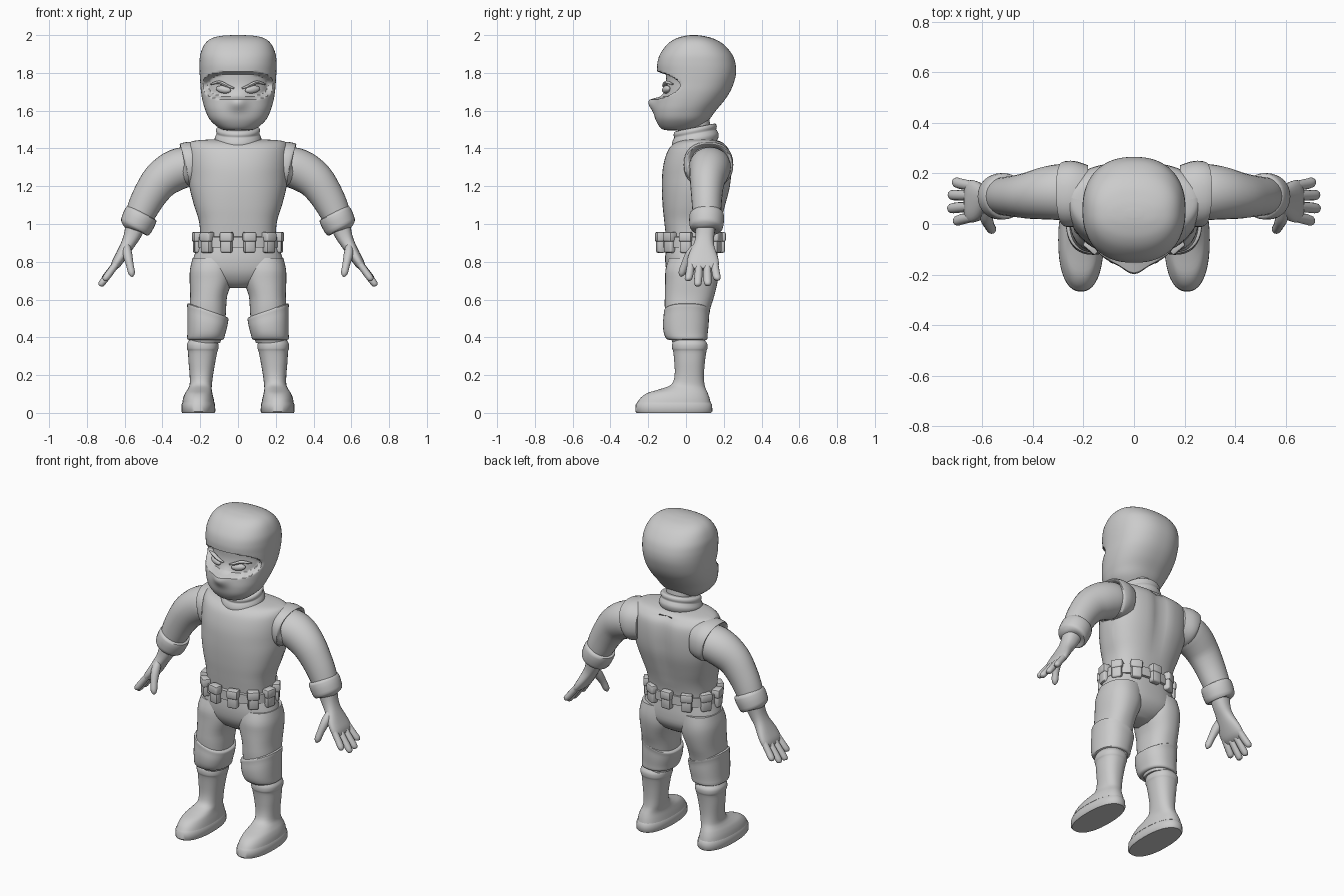
import bpy, bmesh, math
from mathutils import Vector, Matrix

grey = bpy.data.materials.new("plain grey")
grey.diffuse_color = (0.6, 0.6, 0.6, 1)


def finish(name, bm, mirror=False):
    bmesh.ops.recalc_face_normals(bm, faces=bm.faces)
    me = bpy.data.meshes.new(name)
    bm.to_mesh(me)
    bm.free()
    me.materials.append(grey)
    ob = bpy.data.objects.new(name, me)
    bpy.context.collection.objects.link(ob)
    if mirror:
        ob.modifiers.new("mirror", "MIRROR").use_clip = False
    return ob


def smooth_rows(rows, steps):
    """Catmull-Rom interpolation of parameter rows."""
    if steps < 2:
        return [list(r) for r in rows]
    out = []
    for i in range(len(rows) - 1):
        a, b = rows[max(i - 1, 0)], rows[i]
        c, d = rows[i + 1], rows[min(i + 2, len(rows) - 1)]
        for s in range(steps):
            t = s / steps
            out.append([q + 0.5 * t * (r - p + t * (2 * p - 5 * q + 4 * r - e + t * (3 * (q - r) + e - p)))
                        for p, q, r, e in zip(a, b, c, d)])
    out.append(list(rows[-1]))
    return out


def skin(name, frames, n, p, mirror, warp):
    """Skin superellipse rings given as (centre, u, w)."""
    bm = bmesh.new()
    rings = []
    for c, u, w in frames:
        ring = []
        for k in range(n):
            a = 2 * math.pi * k / n
            ca, sa = math.cos(a), math.sin(a)
            co = (c + u * math.copysign(abs(ca) ** (2 / p), ca)
                  + w * math.copysign(abs(sa) ** (2 / p), sa))
            ring.append(bm.verts.new(warp(co) if warp else co))
        rings.append(ring)
    for r, s in zip(rings, rings[1:]):
        for k in range(n):
            bm.faces.new((r[k], r[(k + 1) % n], s[(k + 1) % n], s[k]))
    bm.faces.new(rings[0])
    bm.faces.new(rings[-1])
    return finish(name, bm, mirror)


def stack(name, rows, n=40, p=2.3, steps=3, mirror=False, warp=None):
    """Level rings: (z, centre x, half width, front y, back y)."""
    frames = [(Vector((cx, (f + b) / 2, z)), Vector((max(rx, .002), 0, 0)),
               Vector((0, max((b - f) / 2, .002), 0)))
              for z, cx, rx, f, b in smooth_rows(rows, steps)]
    return skin(name, frames, n, p, mirror, warp)


def limb(name, rows, n=20, p=2.0, steps=3, mirror=True):
    """Rings across a path: (x, y, z, half size along y, other half size)."""
    rows = smooth_rows(rows, steps)
    pts = [Vector(r[:3]) for r in rows]
    frames = []
    for i, r in enumerate(rows):
        t = (pts[min(i + 1, len(pts) - 1)] - pts[max(i - 1, 0)]).normalized()
        w = t.cross(Vector((0, 1, 0))).normalized()
        frames.append((pts[i], w.cross(t) * max(r[3], .002), w * max(r[4], .002)))
    return skin(name, frames, n, p, mirror, None)


# Head with sunken eye opening and nose bump
def face(v):
    if v.y < 0.03:
        d = (abs(v.x) / .19) ** 4 + ((v.z - 1.733) / .073) ** 2
        t = min(max((1 - d) / .35, 0), 1)
        a = .045 * t * t * (3 - 2 * t)
        bump = .035 * math.exp(-(v.x / .05) ** 2 - ((v.z - 1.645) / .042) ** 2)
        v = Vector((v.x * (1 - 2 * a), v.y + a - bump, v.z))
    return v


stack("head", [
    (1.495, 0, .05, -.09, .03), (1.505, 0, .095, -.13, .07), (1.55, 0, .147, -.16, .12),
    (1.60, 0, .172, -.168, .158), (1.65, 0, .187, -.163, .2), (1.70, 0, .196, -.155, .233),
    (1.75, 0, .2, -.15, .254), (1.80, 0, .203, -.152, .265), (1.85, 0, .204, -.152, .262),
    (1.90, 0, .199, -.137, .243), (1.95, 0, .178, -.1, .2), (1.98, 0, .145, -.058, .15),
    (1.995, 0, .095, -.01, .095), (2.0, 0, .03, .025, .055)],
    n=96, steps=6, warp=face)

# Eyes and brows
bm = bmesh.new()
bmesh.ops.create_uvsphere(bm, u_segments=20, v_segments=12, radius=1,
    matrix=Matrix.Translation((.077, -.105, 1.712)) @ Matrix.Rotation(.35, 4, 'Z')
    @ Matrix.Rotation(-.15, 4, 'Y') @ Matrix.Diagonal((.042, .018, .02, 1)))
finish("eye", bm, True)
limb("brow", [(.02, -.112, 1.718, .004, .004), (.06, -.114, 1.733, .012, .009),
              (.1, -.103, 1.75, .012, .009), (.145, -.07, 1.74, .004, .004)], n=10)

# Neck and rolled collar, rising to the back
stack("neck", [(1.40, 0, .085, -.03, .13), (1.50, 0, .078, -.025, .13), (1.58, 0, .085, -.03, .12)])
stack("collar", [
    (1.405, 0, .1, -.05, .15), (1.425, 0, .118, -.07, .168), (1.45, 0, .124, -.075, .173),
    (1.47, 0, .117, -.068, .165), (1.48, 0, .113, -.062, .16), (1.495, 0, .117, -.066, .163),
    (1.51, 0, .11, -.058, .155), (1.512, 0, .085, -.035, .135)],
    p=2, warp=lambda v: v + Vector((0, 0, .2 * (v.y - .05))))


# Vest with swept-back shoulders and a spine groove
def chest(v):
    k = min(max((v.z - 1.0) / .25, 0), 1)
    y = v.y + k * .55 * v.x ** 2 * (1 if v.y < .08 else .2)
    if v.y > .1 and v.z < 1.42:
        y -= .02 * k * math.exp(-(v.x / .04) ** 2)
    return Vector((v.x, y, v.z))


stack("vest", [
    (.88, 0, .2, -.1, .165), (.95, 0, .2, -.108, .172), (1.02, 0, .208, -.116, .188),
    (1.1, 0, .233, -.124, .21), (1.2, 0, .258, -.128, .235), (1.3, 0, .268, -.122, .243),
    (1.38, 0, .27, -.1, .235), (1.42, 0, .262, -.072, .208), (1.44, 0, .235, -.035, .175),
    (1.448, 0, .14, .01, .13)], n=64, p=2.6, steps=4, warp=chest)
limb("armhole_rim", [(.19, .115, 1.315, .118, .11), (.235, .118, 1.315, .13, .12),
                     (.268, .12, 1.313, .13, .12), (.282, .12, 1.31, .12, .113),
                     (.284, .12, 1.31, .09, .09)], n=32, p=2.3)

# Arms, cuffs
limb("arm", [(.2, .125, 1.32, .09, .08), (.27, .127, 1.305, .11, .105), (.34, .123, 1.28, .106, .108),
             (.41, .113, 1.23, .093, .1), (.465, .11, 1.155, .083, .09), (.505, .11, 1.08, .077, .082),
             (.54, .11, 1.0, .072, .068)], n=28)
limb("cuff", [(.505, .11, 1.065, .055, .055), (.508, .11, 1.06, .082, .08), (.515, .11, 1.045, .092, .09),
              (.538, .108, .995, .09, .088), (.549, .107, .975, .08, .078),
              (.551, .107, .97, .05, .05)], n=28, steps=2)

# Hands
limb("hand", [(.54, .105, 1.0, .055, .055), (.56, .1, .94, .05, .045), (.585, .095, .89, .054, .036),
              (.62, .09, .83, .078, .03), (.648, .09, .785, .084, .025), (.665, .09, .76, .07, .012)],
     n=24, p=2.4)
limb("thumb", [(.59, .06, .885, .02, .02), (.585, .025, .84, .027, .025), (.573, -.005, .785, .021, .02),
               (.563, -.022, .74, .018, .018), (.56, -.028, .722, .005, .005)], n=12)
for name, y0, y1, x, z in (("index", .028, .012, .708, .7), ("middle", .07, .062, .73, .672),
                           ("ring", .112, .115, .728, .675), ("little", .15, .165, .712, .702)):
    limb(name + "_finger", [(.63, y0, .81, .018, .018), ((.645 + x) / 2, (y0 + y1) / 2, (.79 + z) / 2, .021, .019),
                            (x - .006, y1, z + .01, .019, .017), (x, y1, z, .006, .006)], n=12)

# Belt with pouches
stack("belt", [(.875, 0, .2, -.1, .17), (.876, 0, .218, -.128, .18), (.932, 0, .218, -.128, .18),
               (.933, 0, .2, -.1, .17)], steps=1, n=48)
bm = bmesh.new()
for i in range(11):
    a = math.pi + 2 * math.pi * i / 11
    rx, ry = .217, .163
    pos = Vector((rx * math.sin(a), .022 - ry * math.cos(a), 0))
    turn = math.atan2(math.sin(a) / rx, math.cos(a) / ry)
    for z, size in ((.89, (.06, .042, .085)), (.932, (.068, .052, .052))):
        bmesh.ops.create_cube(bm, size=1, matrix=Matrix.Translation(pos + Vector((0, 0, z)))
                              @ Matrix.Rotation(turn, 4, 'Z') @ Matrix.Diagonal((*size, 1)))
bmesh.ops.bevel(bm, geom=bm.edges[:], offset=.01, segments=2, affect='EDGES', profile=.5)
finish("belt_pouches", bm)

# Trousers
stack("hips", [(.92, 0, .2, -.1, .16), (.86, 0, .222, -.108, .165), (.8, 0, .24, -.11, .17),
               (.74, 0, .235, -.1, .165), (.69, 0, .16, -.07, .13), (.66, 0, .06, -.03, .08)], n=48)
stack("thigh", [(.82, .13, .11, -.09, .16), (.76, .14, .114, -.108, .17), (.7, .143, .113, -.11, .168),
                (.62, .155, .098, -.112, .15), (.55, .16, .097, -.112, .128), (.45, .163, .092, -.1, .108),
                (.37, .175, .08, -.07, .1)], mirror=True)

# Knee pads, slanting down to the inside and the back
stack("knee_pad", [(.385, .172, .075, -.07, .095), (.39, .172, .096, -.1, .112), (.42, .168, .1, -.117, .115),
                   (.47, .163, .105, -.122, .12), (.515, .16, .108, -.118, .122), (.54, .16, .108, -.116, .126),
                   (.545, .16, .09, -.1, .11)], mirror=True,
      warp=lambda v: v + Vector((0, 0, .35 * (v.x - .16) * max(0, (v.z - .4) / .14))))

# Boots with soles
stack("boot", [
    (.055, .21, .085, -.258, .13), (.08, .21, .08, -.24, .124), (.105, .208, .072, -.205, .115),
    (.125, .203, .064, -.14, .106), (.15, .197, .059, -.078, .098), (.2, .194, .062, -.06, .095),
    (.27, .191, .071, -.062, .1), (.325, .187, .078, -.068, .108), (.34, .187, .083, -.073, .113),
    (.365, .187, .083, -.073, .113), (.385, .185, .074, -.065, .1), (.4, .185, .07, -.06, .095)], mirror=True)
stack("sole", [(0, .21, .085, -.26, .133), (.008, .21, .09, -.268, .14), (.045, .21, .089, -.266, .138),
               (.058, .21, .082, -.255, .128)], steps=1, mirror=True)

# Smooth shading with crisp edges
for ob in bpy.data.objects:
    ob.select_set(True)
    bpy.context.view_layer.objects.active = ob
bpy.ops.object.shade_smooth_by_angle(angle=math.radians(45))
